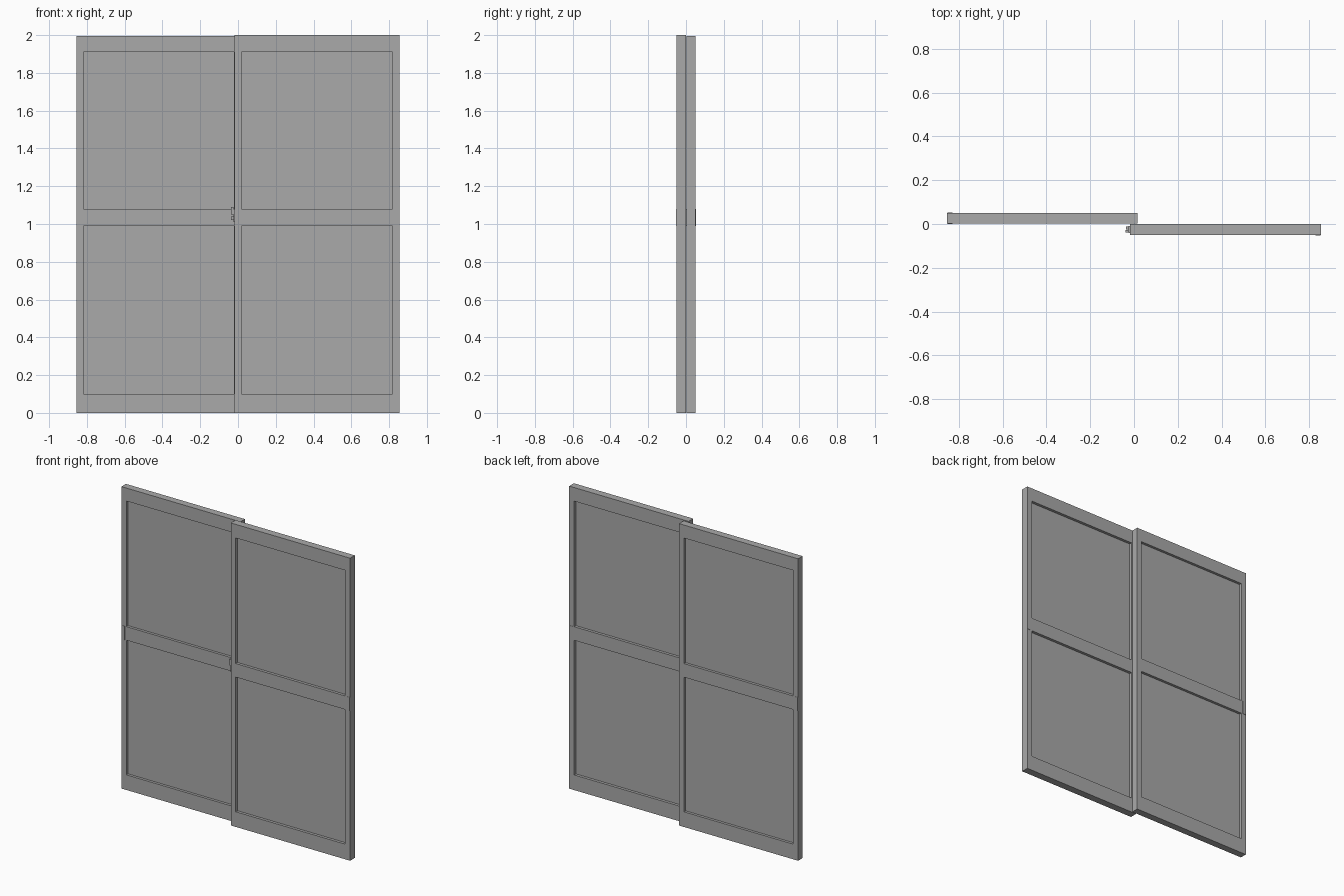
import bpy

if "Cube" in bpy.data.objects:
    bpy.data.objects.remove(bpy.data.objects["Cube"], do_unlink=True)

grey = bpy.data.materials.new("grey")
grey.use_nodes = True
colour = (0.4, 0.4, 0.4, 1)
grey.diffuse_color = colour
grey.node_tree.nodes["Principled BSDF"].inputs["Base Color"].default_value = colour


def box(name, x, y, z):
    """Box spanning the given (low, high) ranges."""
    spans = (x, y, z)
    bpy.ops.mesh.primitive_cube_add(size=1, location=[(a + b) / 2 for a, b in spans])
    ob = bpy.context.object
    ob.name = name
    ob.scale = [b - a for a, b in spans]
    bpy.ops.object.transform_apply(location=False, rotation=False, scale=True)
    ob.data.materials.append(grey)
    return ob


def cut(target, cutter):
    """Subtract a box from a part and discard the cutter."""
    mod = target.modifiers.new("opening", 'BOOLEAN')
    mod.operation = 'DIFFERENCE'
    mod.solver = 'EXACT'
    mod.object = cutter
    bpy.context.view_layer.objects.active = target
    bpy.ops.object.modifier_apply(modifier=mod.name)
    bpy.data.objects.remove(cutter, do_unlink=True)


STILE = 0.036
OPENINGS = {"lower": (0.1, 0.99), "upper": (1.08, 1.91)}


def leaf(side, x, y, top, outer):
    """Sliding leaf: frame with two openings, thin panes and an edge pull."""
    frame = box(side + "_frame", x, y, (0, top))
    inner = (x[0] + STILE, x[1] - STILE)
    middle = (y[0] + y[1]) / 2
    for level, z in OPENINGS.items():
        cut(frame, box("cutter", inner, (y[0] - 0.1, y[1] + 0.1), z))
        box(f"{side}_{level}_pane", inner, (middle - 0.006, middle + 0.006), z)
    # shallow pull plate wrapping the outer stile at the middle rail
    near = outer * 0.83
    far = outer * 0.8535
    box(side + "_edge_pull", (min(near, far), max(near, far)),
        (y[0] - 0.002, y[1] + 0.002), (0.99, 1.08))


leaf("right", (-0.855, 0.016), (0.003, 0.05), 1.996, -1)
leaf("left", (-0.018, 0.855), (-0.05, -0.001), 2.0, 1)

# small hook latch on the meeting edge of the front leaf
box("latch_plate", (-0.024, -0.018), (-0.042, -0.008), (1.01, 1.08))
box("latch_hook", (-0.038, -0.024), (-0.038, -0.028), (1.05, 1.09))
box("latch_lever", (-0.036, -0.024), (-0.024, -0.012), (1.02, 1.04))
